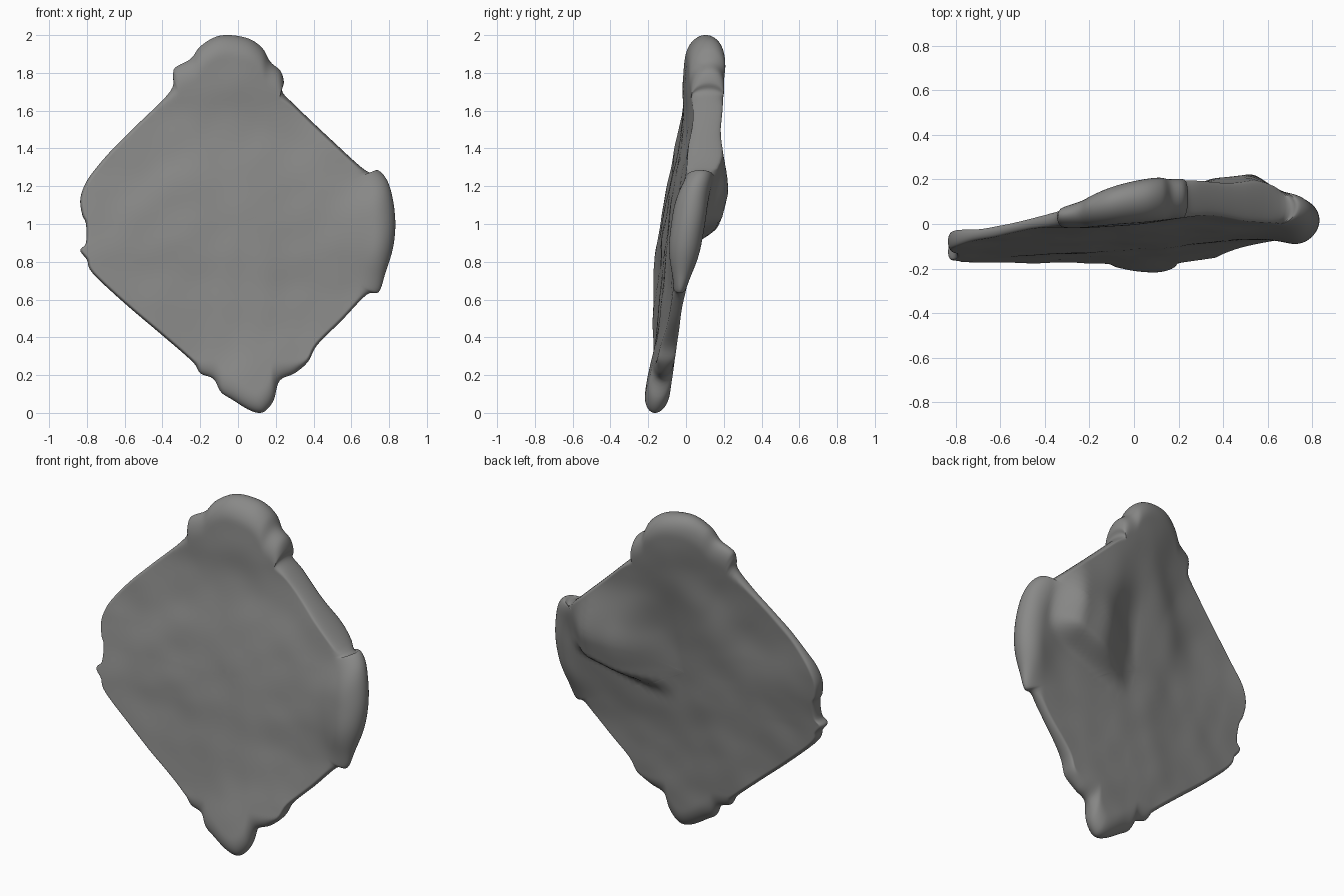
import bpy, bmesh, math
from mathutils import Vector, noise

if "Cube" in bpy.data.objects:
    bpy.data.objects.remove(bpy.data.objects["Cube"])

# Silhouette seen from the front (x, z), clockwise from the top knob
OUTLINE = [(-0.04, 2.0), (0.06, 1.98), (0.13, 1.93), (0.17, 1.86), (0.225, 1.81), (0.243, 1.75),
           (0.235, 1.70), (0.3, 1.63), (0.5, 1.44), (0.68, 1.28), (0.74, 1.285), (0.79, 1.23),
           (0.82, 1.13), (0.833, 1.0), (0.82, 0.87), (0.78, 0.74), (0.745, 0.64), (0.68, 0.625),
           (0.55, 0.49), (0.42, 0.36), (0.37, 0.27), (0.30, 0.21), (0.22, 0.17), (0.19, 0.07),
           (0.15, 0.015), (0.11, 0.0), (0.05, 0.02), (-0.03, 0.07), (-0.09, 0.11), (-0.13, 0.18),
           (-0.2, 0.21), (-0.24, 0.27), (-0.4, 0.41), (-0.6, 0.58), (-0.77, 0.74), (-0.8, 0.81),
           (-0.835, 0.86), (-0.805, 0.9), (-0.805, 1.0), (-0.825, 1.05), (-0.835, 1.13),
           (-0.81, 1.21), (-0.76, 1.285), (-0.67, 1.39), (-0.55, 1.51), (-0.36, 1.70),
           (-0.345, 1.79), (-0.33, 1.83), (-0.25, 1.875), (-0.2, 1.94), (-0.12, 1.99)]

# Depth samples: x, z, front y, back y
DEPTH = [(-0.25, 1.8, -0.02, 0.09), (-0.05, 1.87, -0.01, 0.19), (0.15, 1.8, 0.02, 0.22),
         (-0.35, 1.6, -0.01, 0.035), (0.0, 1.52, 0.0, 0.12), (0.3, 1.55, 0.04, 0.19),
         (-0.6, 1.37, -0.06, -0.02), (0.55, 1.35, 0.01, 0.16), (0.0, 1.25, -0.06, 0.05),
         (0.4, 1.2, -0.03, 0.10), (-0.8, 1.1, -0.115, -0.035), (-0.8, 0.85, -0.165, -0.09),
         (-0.4, 1.0, -0.12, -0.03), (0.0, 0.95, -0.10, 0.01), (0.45, 0.9, -0.07, 0.04),
         (0.8, 1.0, -0.08, 0.11), (-0.5, 0.6, -0.165, -0.09), (0.5, 0.6, -0.08, -0.02),
         (0.0, 0.55, -0.14, -0.05), (0.3, 0.3, -0.15, -0.06), (-0.2, 0.3, -0.17, -0.09),
         (0.1, 0.12, -0.22, -0.08)]
SUB, RINGS = 5, 36


def step(a, b, v):
    t = max(0.0, min(1.0, (v - a) / (b - a)))
    return t * t * (3 - 2 * t)


def tilt(x, z):
    return 0.06 * x + 0.13 * (z - 1)


def depth(x, z):
    """Smoothly blended front and back depth of the plate."""
    total = front = back = 0.0
    for px, pz, f, b in DEPTH:
        w = math.exp(-((x - px) ** 2 + (z - pz) ** 2) / (2 * 0.14 ** 2)) + 1e-7
        total += w
        front += w * (f - tilt(px, pz))
        back += w * (b - tilt(px, pz))
    return front / total + tilt(x, z), back / total + tilt(x, z)


def ridge(x, z):
    """Raised shelf on the back with a steep lower lip."""
    lip = step(-0.04, 0.06, z - (0.82 + 0.29 * x))
    return 0.115 * lip * step(0.69, 0.51, x) * step(0.02, 0.38, x) * step(1.55, 1.12, z)


def smooth_loop(points):
    """Closed Catmull-Rom curve through the outline."""
    n, result = len(points), []
    for i in range(n):
        a, b, c, d = (Vector(points[(i + k) % n]) for k in (-1, 0, 1, 2))
        for j in range(SUB):
            t = j / SUB
            result.append(0.5 * (2 * b + (c - a) * t + (2 * a - 5 * b + 4 * c - d) * t ** 2
                                 + (3 * b - a - 3 * c + d) * t ** 3))
    return result


def rounding(p):
    """Edge radius: wide on the corner knobs, tight on the cut edges."""
    knob = max(step(1.62, 1.86, p.y), step(0.28, 0.14, p.y), step(0.64, 0.76, p.x))
    return 0.014 + 0.086 * knob


def surface_point(p, side, edge):
    f, b = depth(p.x, p.y)
    b += ridge(p.x, p.y)
    mid, half = (f + b) / 2, (b - f) / 2
    bump = 0.005 * noise.noise(Vector((p.x * 6, side * 5, p.y * 6)))
    return Vector((p.x, mid + side * (half + bump) * edge, p.y))


# Stone plate: front and back sheets made of rings that meet at the rim
loop = smooth_loop(OUTLINE)
centre = Vector((0, 1))
n = len(loop)
bm = bmesh.new()
rim = [bm.verts.new(surface_point(p, 1, 0)) for p in loop]
for side in (-1, 1):
    hub = bm.verts.new(surface_point(centre, side, 1))
    previous = None
    for k in range(1, RINGS + 1):
        s = 1 - (1 - k / RINGS) ** 2.2
        if k == RINGS:
            ring = rim
        else:
            ring = []
            for p in loop:
                d = (1 - s) * (p - centre).length * 0.85
                e = min(1.0, d / rounding(p))
                edge = math.sqrt(1 - (1 - e) ** 2)
                ring.append(bm.verts.new(surface_point(centre.lerp(p, s), side, edge)))
        for i in range(n):
            j = (i + 1) % n
            if previous:
                bm.faces.new((previous[i], previous[j], ring[j], ring[i]))
            else:
                bm.faces.new((hub, ring[i], ring[j]))
        previous = ring
bmesh.ops.recalc_face_normals(bm, faces=bm.faces)

mesh = bpy.data.meshes.new("stone_plate")
bm.to_mesh(mesh)
bm.free()
plate = bpy.data.objects.new("stone_plate", mesh)
bpy.context.collection.objects.link(plate)

# Single grey stone colour
grey = bpy.data.materials.new("stone grey")
grey.diffuse_color = (0.25, 0.25, 0.245, 1)
grey.use_nodes = True
grey.node_tree.nodes["Principled BSDF"].inputs["Base Color"].default_value = grey.diffuse_color
mesh.materials.append(grey)

bpy.context.view_layer.objects.active = plate
plate.select_set(True)
bpy.ops.object.shade_smooth_by_angle(angle=math.radians(50))
